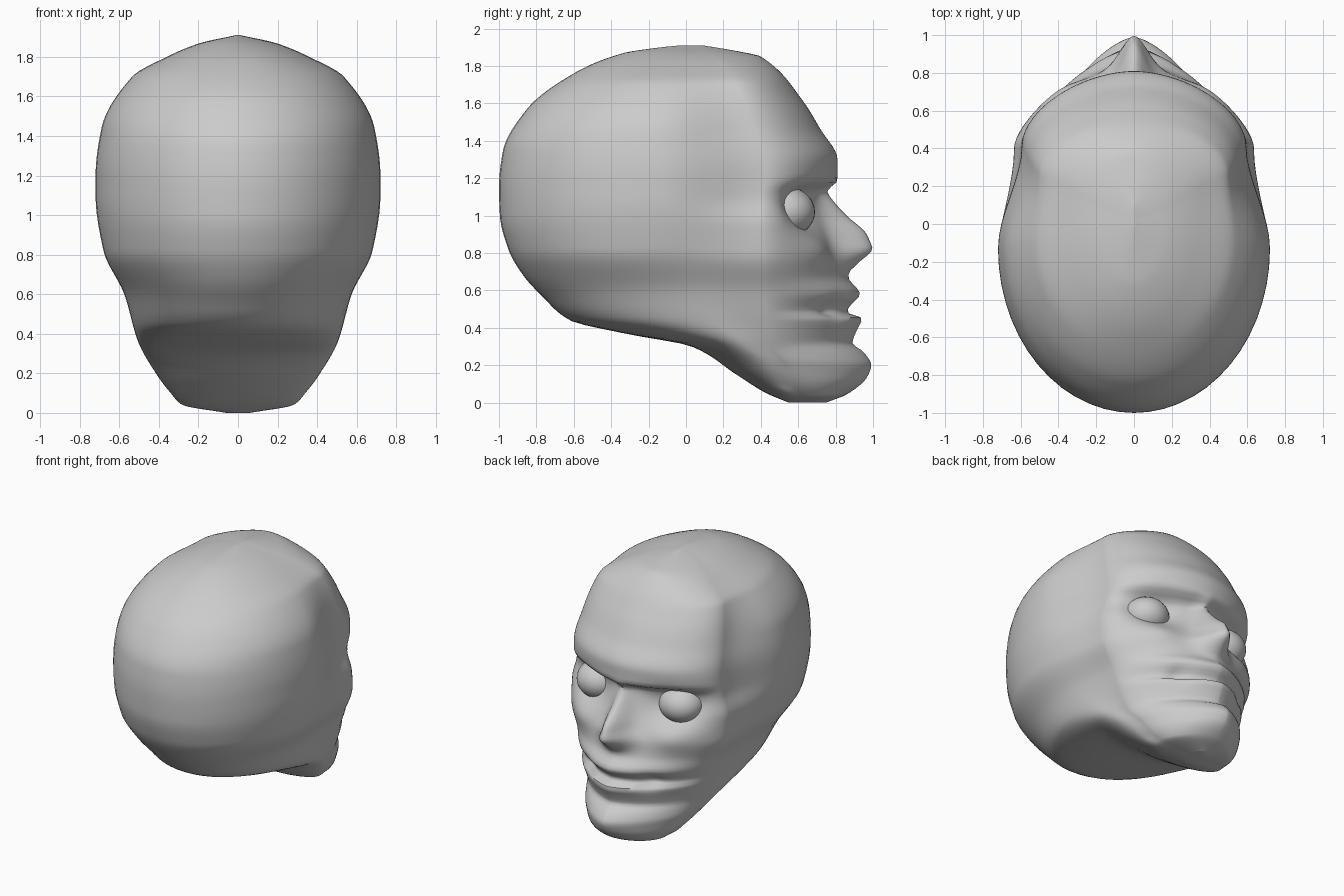
import bpy, bmesh
from math import sin, cos, pi, exp, radians

if "Cube" in bpy.data.objects:
    bpy.data.objects.remove(bpy.data.objects["Cube"])


def curve(pts):
    """Smooth curve v(z) through (z, v) points without overshoot."""
    zs, vs = zip(*pts)
    n = len(zs)
    d = [(vs[i + 1] - vs[i]) / (zs[i + 1] - zs[i]) for i in range(n - 1)]
    m = [d[0]] + [2 * a * b / (a + b) if a * b > 0 else 0 for a, b in zip(d, d[1:])] + [d[-1]]

    def f(z):
        if z <= zs[0]:
            return vs[0]
        if z >= zs[-1]:
            return vs[-1]
        i = max(k for k in range(n - 1) if zs[k] <= z)
        h = zs[i + 1] - zs[i]
        t = (z - zs[i]) / h
        return (vs[i] * (1 + 2 * t) * (1 - t) ** 2 + h * m[i] * t * (1 - t) ** 2
                + vs[i + 1] * t * t * (3 - 2 * t) + h * m[i + 1] * t * t * (t - 1))
    return f


# Profiles over height: back and front midlines, widest point, face corner
back = curve([(0, .55), (.05, .43), (.15, .27), (.3, .03), (.37, -.33), (.44, -.62), (.57, -.77),
              (.68, -.87), (.82, -.95), (1, -.995), (1.15, -1), (1.34, -.98), (1.57, -.85),
              (1.76, -.6), (1.87, -.33), (1.9, -.13), (1.91, -.03)])
front = curve([(0, .75), (.05, .87), (.14, .97), (.2, .99), (.27, .95), (.32, .89), (.38, .91),
               (.45, .94), (.485, .86), (.52, .88), (.58, .93), (.67, .86), (.82, .8), (1, .74),
               (1.12, .71), (1.2, .81), (1.3, .81), (1.46, .72), (1.62, .62), (1.85, .4),
               (1.88, .27), (1.91, .09)])
width = curve([(0, .06), (.04, .28), (.1, .34), (.2, .415), (.36, .505), (.6, .575), (.82, .68),
               (1.1, .72), (1.2, .72), (1.44, .69), (1.7, .535), (1.8, .36), (1.87, .19), (1.91, .01)])
width_y = curve([(0, .62), (.05, .55), (.2, .42), (.3, .3), (.44, .1), (.6, 0), (.82, -.13),
                 (1.44, -.13), (1.8, -.05), (1.91, .01)])
corner = curve([(0, .055), (.04, .275), (.2, .4), (.3, .45), (.44, .5), (.6, .55), (.8, .63),
                (.95, .635), (1.1, .6), (1.3, .59), (1.44, .57), (1.7, .5), (1.8, .35),
                (1.87, .18), (1.91, .009)])
corner_y = curve([(0, .67), (.05, .62), (.2, .54), (.3, .46), (.6, .42), (1, .4), (1.25, .42),
                  (1.44, .36), (1.7, .26), (1.8, .2), (1.87, .1), (1.91, .03)])
squareness = curve([(0, 1), (.2, 1.35), (.6, 1.3), (.9, 1.15), (1.25, 1.12), (1.6, 1.05), (1.91, 1)])
nose = curve([(.65, 0), (.69, .02), (.75, .1), (.83, .2), (.9, .195), (1, .12), (1.1, .06), (1.2, 0)])
nose_w = curve([(.65, .12), (.76, .12), (.88, .085), (1.1, .06)])


def face_offset(x, z):
    """Nose added, eye sockets and mouth corners taken away."""
    y = nose(z) * exp(-(x / nose_w(z)) ** 2)
    y -= .10 * exp(-((x - .34) / .17) ** 2 - ((z - 1.03) / .12) ** 2)
    y += .03 * exp(-((x - .38) / .14) ** 2 - ((z - .82) / .09) ** 2)
    y -= .03 * exp(-((x - .25) / .06) ** 2 - ((z - .5) / .06) ** 2)
    return y


def half_ring(z):
    w, wy, c, cy, a = width(z), width_y(z), corner(z), corner_y(z), squareness(z)
    pts = []
    for i in range(14):                       # back of skull
        t = i / 14 * pi / 2
        pts.append((w * sin(t), wy - (wy - back(z)) * cos(t)))
    for i in range(8):                        # temple and jaw side
        t = i / 8
        pts.append((w + (c - w) * t * t * (3 - 2 * t), wy + (cy - wy) * t))
    for i in range(33):                       # face
        t = i / 32 * pi / 2
        x = c * max(cos(t), 0) ** a if i < 32 else 0
        y = cy + (front(z) - cy) * sin(t) ** a
        pts.append((x, y + face_offset(x, z) * min(1, 2 * sin(t))))
    return pts


# Head skin lofted from horizontal rings
bm = bmesh.new()
rings = []
ROWS = 120
for r in range(ROWS + 1):
    z = .955 * (1 - cos(pi * r / ROWS))
    half = half_ring(z)
    ring = half + [(-x, y) for x, y in half[-2:0:-1]]
    rings.append([bm.verts.new((x, y, z)) for x, y in ring])
for lo, hi in zip(rings, rings[1:]):
    for i in range(len(lo)):
        j = (i + 1) % len(lo)
        bm.faces.new((lo[i], lo[j], hi[j], hi[i]))
bm.faces.new(rings[0])
bm.faces.new(rings[-1])
bmesh.ops.recalc_face_normals(bm, faces=bm.faces)
mesh = bpy.data.meshes.new("head")
bm.to_mesh(mesh)
bm.free()
head = bpy.data.objects.new("head", mesh)
bpy.context.collection.objects.link(head)
bpy.context.view_layer.objects.active = head
head.select_set(True)
bpy.ops.object.shade_smooth_by_angle(angle=radians(60))

# Eyeballs
for side, name in ((-1, "left_eye"), (1, "right_eye")):
    bpy.ops.mesh.primitive_uv_sphere_add(segments=32, ring_count=16, radius=.16,
                                         location=(side * .34, .53, 1.02))
    eye = bpy.context.object
    eye.name = name
    eye.scale = (1, 1, .85)
    bpy.ops.object.shade_smooth()
